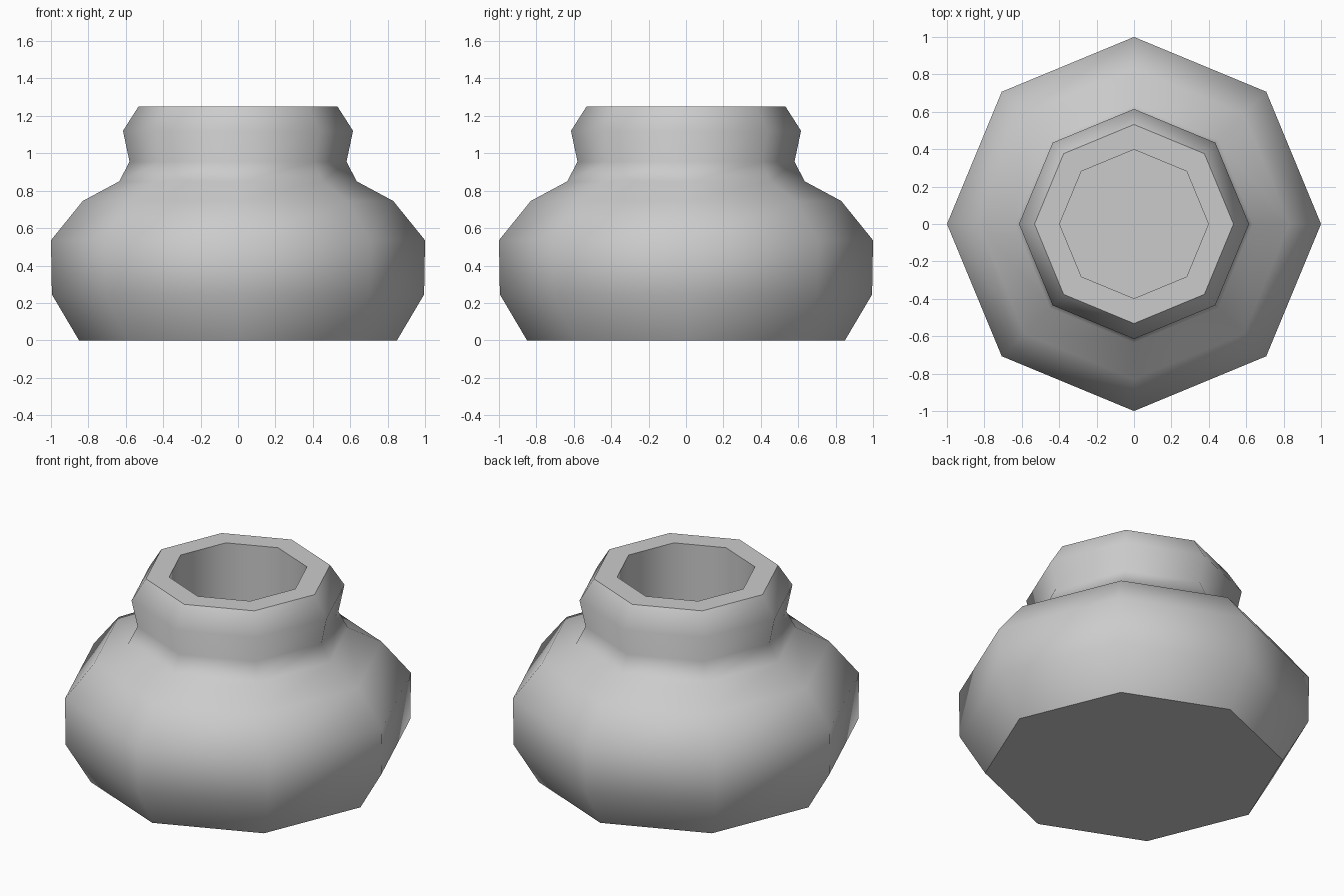
import bpy, bmesh, math

if "Cube" in bpy.data.objects:
    bpy.data.objects.remove(bpy.data.objects["Cube"])

SIDES = 8

# Radius / height profile: outside from base to rim, then down the inner wall
profile = [(0.85, 0), (0.995, 0.245), (1.0, 0.535), (0.83, 0.745), (0.635, 0.85),
           (0.58, 0.955), (0.615, 1.12), (0.532, 1.25), (0.398, 1.25), (0.398, 0.3)]

# Lathe the profile into eight-sided rings
bm = bmesh.new()
rings = []
for r, z in profile:
    angles = [2 * math.pi * i / SIDES for i in range(SIDES)]
    rings.append([bm.verts.new((r * math.cos(a), r * math.sin(a), z)) for a in angles])
for low, high in zip(rings, rings[1:]):
    for i in range(SIDES):
        j = (i + 1) % SIDES
        bm.faces.new((low[i], low[j], high[j], high[i]))

# Flat base and inner floor
bm.faces.new(rings[0][::-1])
bm.faces.new(rings[-1])
bmesh.ops.recalc_face_normals(bm, faces=bm.faces)

mesh = bpy.data.meshes.new("pot")
bm.to_mesh(mesh)
bm.free()
pot = bpy.data.objects.new("pot", mesh)
bpy.context.collection.objects.link(pot)

# Smooth body with crisp rim and base edges
bpy.context.view_layer.objects.active = pot
pot.select_set(True)
bpy.ops.object.shade_smooth_by_angle(angle=math.radians(50))
